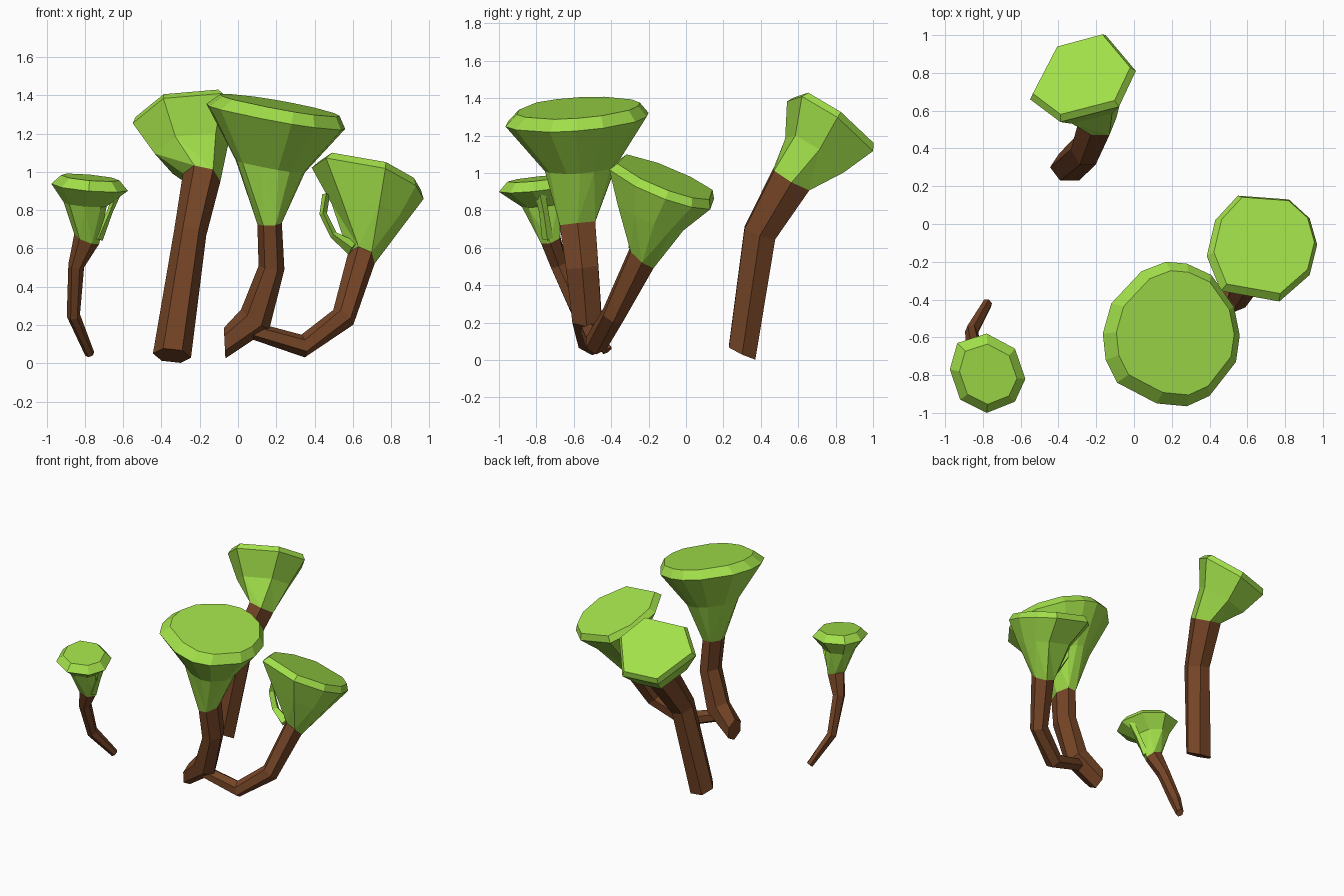
import bpy, bmesh
from math import atan2, cos, sin, tau
from mathutils import Vector

cube = bpy.data.objects.get("Cube")
if cube:
    bpy.data.objects.remove(cube)


def material(name, color):
    mat = bpy.data.materials.new(name)
    mat.use_nodes = True
    mat.diffuse_color = color
    mat.node_tree.nodes["Principled BSDF"].inputs["Base Color"].default_value = color
    return mat


bark = material("bark brown", (0.18, 0.06, 0.02, 1))
leaf = material("leaf green", (0.36, 0.74, 0.068, 1))


def center(points):
    return sum(points, Vector()) / len(points)


def finish(name, bm, mat):
    bmesh.ops.recalc_face_normals(bm, faces=bm.faces)
    mesh = bpy.data.meshes.new(name)
    bm.to_mesh(mesh)
    bm.free()
    mesh.materials.append(mat)
    obj = bpy.data.objects.new(name, mesh)
    bpy.context.collection.objects.link(obj)


def stitch(bm, low, high):
    """Join two rings, of any vertex counts, with triangles."""
    def angle(ring, v):
        d = v.co - center([w.co for w in ring])
        return atan2(d.y, d.x)
    first = angle(low, low[0])
    gap = [abs((angle(high, v) - first + tau / 2) % tau - tau / 2) for v in high]
    start = gap.index(min(gap))
    high = high[start:] + high[:start]
    n, m = len(low), len(high)
    i = j = 0
    while i < n or j < m:
        a, b = low[i % n], high[j % m]
        if j == m or (i < n and (i + 0.5) / n <= (j + 0.5) / m):
            i += 1
            bm.faces.new((a, low[i % n], b))
        else:
            j += 1
            bm.faces.new((a, high[j % m], b))


def tube(name, path, radii, mat, base_normal=None, top_normal=None, sides=6):
    """Bent faceted limb; returns the points of its top ring."""
    path = [Vector(p) for p in path]
    last = len(path) - 1
    bm = bmesh.new()
    rings = []
    for k, (p, (across, deep)) in enumerate(zip(path, radii)):
        before = (p - path[k - 1]).normalized() if k else Vector()
        after = (path[k + 1] - p).normalized() if k < last else Vector()
        t = (before + after).normalized()
        if k == 0 and base_normal:
            t = Vector(base_normal).normalized()
        if k == last and top_normal:
            t = Vector(top_normal).normalized()
        v = Vector((0, 1, 0))
        v = (v - t * v.dot(t)).normalized()
        u = v.cross(t)
        rings.append([bm.verts.new(p + u * across * cos(tau * s / sides)
                                   + v * deep * sin(tau * s / sides))
                      for s in range(sides)])
    for a, b in zip(rings, rings[1:]):
        for s in range(sides):
            e = (s + 1) % sides
            bm.faces.new((a[s], a[e], b[e], b[s]))
    bm.faces.new(rings[0])
    bm.faces.new(rings[-1])
    top = [v.co.copy() for v in rings[-1]]
    finish(name, bm, mat)
    return top


def crown(name, neck, outline, height, slope, mid, mid_scale, lip, lip_scale, shift=(0, 0, 0)):
    """Flared crown from the neck ring to a tilted rim with a bevelled flat top."""
    flat = [Vector((x, y, 0)) for x, y in outline]
    c = center(flat)
    tilt = Vector((slope[0], slope[1], 0))
    rim = [p + Vector((0, 0, height + tilt.dot(p - c))) for p in flat]
    c.z = height
    up = (Vector((0, 0, 1)) - tilt).normalized()
    middle = [Vector(mid) + (p - c) * mid_scale for p in rim]
    top = [c + (p - c) * lip_scale + up * lip + Vector(shift) for p in rim]
    bm = bmesh.new()
    rings = [[bm.verts.new(p) for p in ring] for ring in (neck, middle, rim, top)]
    stitch(bm, rings[0], rings[1])
    stitch(bm, rings[1], rings[2])
    n = len(rim)
    for s in range(n):
        e = (s + 1) % n
        bm.faces.new((rings[2][s], rings[2][e], rings[3][e], rings[3][s]))
    bm.faces.new(rings[3])
    finish(name, bm, leaf)


# Back tree, six-sided crown leaning backwards
neck = tube("back_trunk",
            [(-.345, .3, .04), (-.25, .395, .68), (-.19, .565, .97)],
            [(.1, .09), (.085, .1), (.1, .125)], bark, (.1, .42, .9))
crown("back_crown", neck,
      [(.01, .81), (-.15, 1), (-.41, .93), (-.55, .66), (-.39, .54), (-.08, .62)],
      1.26, (.27, -.72), (-.24, .68, 1.1), .68, .04, .92)

# Tall front tree with the widest crown
neck = tube("tall_trunk",
            [(-.07, -.5, .105), (.09, -.53, .23), (.175, -.555, .5), (.165, -.58, .73)],
            [(.08, .085), (.09, .09), (.068, .1), (.064, .11)], bark, (1, 0, .05))
crown("tall_crown", neck,
      [(.56, -.59), (.53, -.44), (.41, -.27), (.28, -.21), (.17, -.2), (.04, -.25),
       (-.12, -.42), (-.165, -.58), (-.15, -.72), (-.09, -.84), (.12, -.95),
       (.28, -.965), (.4, -.91), (.54, -.73)],
      1.29, (-.18, .07), (.17, -.56, 1.03), .5, .06, .86, (.01, .01, 0))

# Right tree, its curved trunk branching off the tall trunk
neck = tube("curved_trunk",
            [(.08, -.52, .17), (.34, -.48, .09), (.55, -.39, .24), (.645, -.235, .55)],
            [(.045, .05), (.06, .065), (.065, .065), (.075, .09)], bark,
            top_normal=(.3, .6, .7))
crown("curved_crown", neck,
      [(.97, -.11), (.93, .03), (.82, .13), (.55, .15), (.43, .02), (.385, -.17),
       (.46, -.355), (.77, -.41), (.93, -.27)],
      .925, (-.24, -.37), (.69, -.17, .77), .65, .045, .91)
tube("curved_crown_strut",
     [(.6, -.27, .6), (.5, -.25, .67), (.445, -.22, .78), (.46, -.2, .88)],
     [(.04, .04), (.02, .035), (.02, .035), (.02, .04)], leaf, sides=4)

# Small left tree
neck = tube("small_trunk",
            [(-.775, -.42, .05), (-.86, -.57, .25), (-.845, -.68, .51), (-.79, -.725, .65)],
            [(.025, .03), (.035, .045), (.042, .05), (.07, .06)], bark)
crown("small_crown", neck,
      [(-.575, -.82), (-.63, -.66), (-.78, -.58), (-.935, -.63), (-.975, -.77),
       (-.92, -.93), (-.78, -1), (-.63, -.94)],
      .92, (-.08, .1), (-.8, -.76, .83), .56, .05, .76)
tube("small_crown_strut",
     [(-.73, -.74, .65), (-.67, -.76, .79), (-.63, -.78, .89)],
     [(.025, .03), (.015, .025), (.02, .03)], leaf, sides=4)
